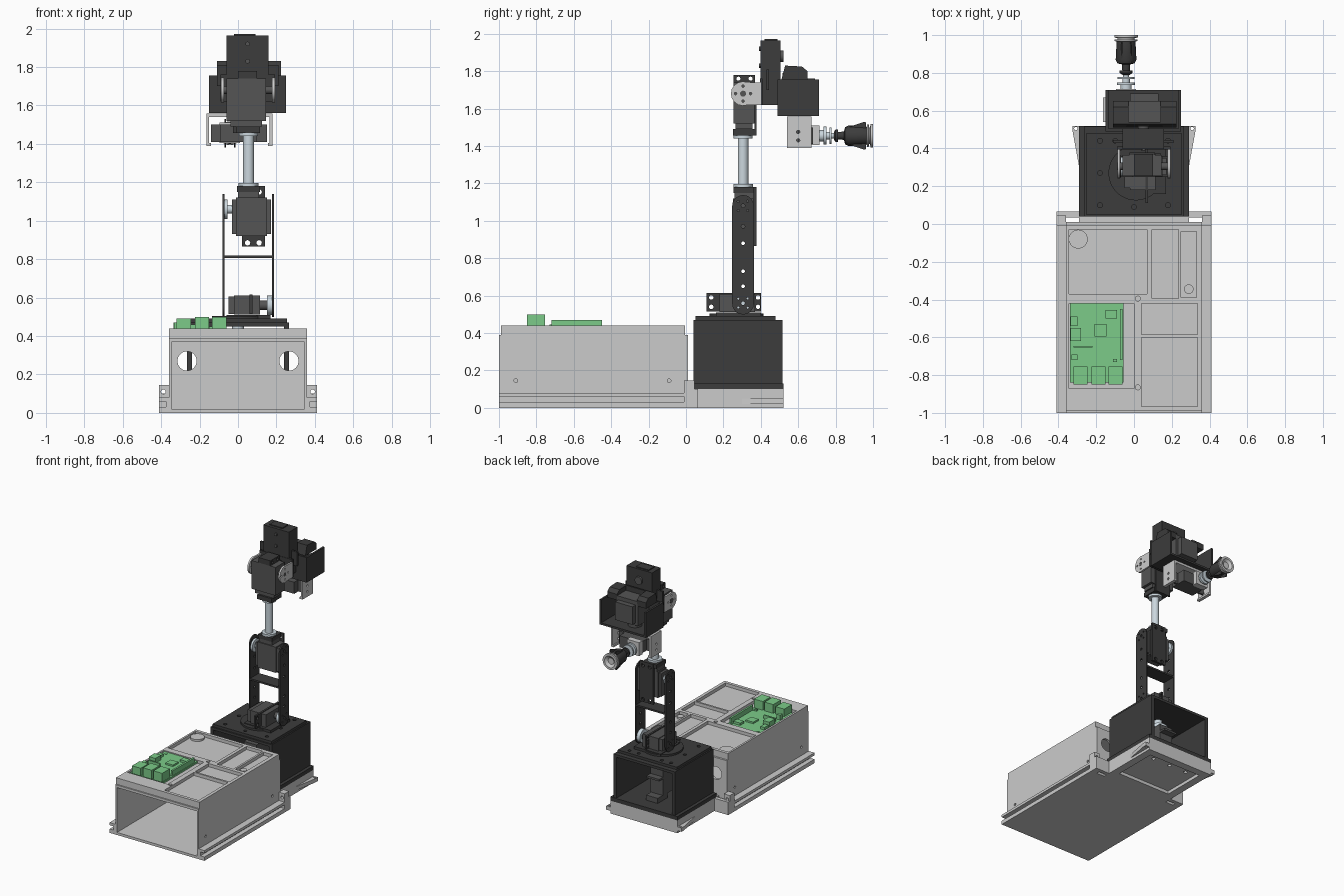
import bpy, bmesh, math

def material(name, c):
    m = bpy.data.materials.new(name)
    m.diffuse_color = (*c, 1)
    return m

DARK = material("dark_plastic", (0.045, 0.045, 0.045))
MID = material("servo_grey", (0.09, 0.09, 0.09))
STEEL = material("steel", (0.6, 0.68, 0.73))
GREEN = material("board_green", (0.2, 0.6, 0.25))
GREY = None

# every primitive is a stack of rings
def put(axis, u, v, t):
    return {'x': (t, u, v), 'y': (u, t, v), 'z': (u, v, t)}[axis]

def P(axis, pts, lo, hi):
    return [[put(axis, u, v, t) for u, v in pts] for t in (lo, hi)]

def B(x0, x1, y0, y1, z0, z1):
    return P('z', [(x0, y0), (x1, y0), (x1, y1), (x0, y1)], z0, z1)

def L(axis, a, b, prof, n=32):
    ang = [2 * math.pi * i / n for i in range(n)]
    return [[put(axis, a + r * math.cos(w), b + r * math.sin(w), t) for w in ang] for t, r in prof]

def C(axis, a, b, lo, hi, r, n=32):
    return L(axis, a, b, [(lo, r), (hi, r)], n)

def stadium(cx, z0, z1, r, n=10):
    arc = [math.pi * i / n for i in range(n + 1)]
    return ([(cx + r * math.cos(w), z1 + r * math.sin(w)) for w in arc] +
            [(cx - r * math.cos(w), z0 - r * math.sin(w)) for w in arc])

def raw(name, prims):
    bm = bmesh.new()
    for rings in prims:
        vs = [[bm.verts.new(p) for p in ring] for ring in rings]
        n = len(vs[0])
        bm.faces.new(vs[0])
        bm.faces.new(vs[-1])
        for a, b in zip(vs, vs[1:]):
            for i in range(n):
                bm.faces.new((a[i], a[(i + 1) % n], b[(i + 1) % n], b[i]))
    bmesh.ops.recalc_face_normals(bm, faces=bm.faces)
    me = bpy.data.meshes.new(name)
    bm.to_mesh(me)
    bm.free()
    ob = bpy.data.objects.new(name, me)
    bpy.context.collection.objects.link(ob)
    return ob

def make(name, prims, mat=GREY, cuts=()):
    ob = raw(name, prims)
    cutters = [raw("cutter", [c]) for c in cuts]
    for c in cutters:
        c.hide_render = True
        m = ob.modifiers.new("cut", 'BOOLEAN')
        m.operation, m.solver, m.object = 'DIFFERENCE', 'EXACT', c
    if cutters:
        dg = bpy.context.evaluated_depsgraph_get()
        me = bpy.data.meshes.new_from_object(ob.evaluated_get(dg))
        ob.modifiers.clear()
        ob.data = me
        for c in cutters:
            bpy.data.objects.remove(c)
    ob.data.materials.clear()
    if mat:
        ob.data.materials.append(mat)
    bpy.ops.object.select_all(action='DESELECT')
    ob.select_set(True)
    bpy.context.view_layer.objects.active = ob
    bpy.ops.object.shade_smooth_by_angle(angle=math.radians(30))
    return ob

S = (-1, 1)
def X(s, a, b):
    return sorted((s * a, s * b))

# hollow electronics case, open at the front
make("case", [B(-.36, .36, -1, .01, 0, .39)], GREY,
     [B(-.345, .345, -1.1, -.01, .02, .37)] +
     [C('y', s * .265, .27, -.1, .1, .05) for s in S] +
     [C('x', y, .145, s * .38 - .03, s * .38 + .03, .01, 12) for s in S for y in (-.91, -.09)])
pockets = [(-.345, .07, -.37, -.03), (.095, .235, -.395, -.03), (.25, .33, -.39, -.04),
           (.04, .335, -.585, -.42), (.04, .335, -.965, -.6), (-.345, 0, -.87, -.42)]
make("case_lid", [B(-.36, .36, -.99, -.005, .39, .44)], GREY,
     [B(*p, .415, .5) for p in pockets] +
     [C('z', .02, y, .42, .5, .013, 16) for y in (-.395, -.865)])
make("lid_bosses", [C('z', -.295, -.08, .41, .43, .05), C('z', .29, -.345, .41, .43, .025)])
for s in S:
    make("case_rail", [B(*X(s, .36, .41), -1, 0, 0, .08)], GREY,
         [B(*X(s, .375, .42), -1.1, .1, .03, .06)])
    make("rail_lug", [B(*X(s, .36, .41), -.01, .045, 0, .145)], GREY,
         [C('y', s * .388, .11, -.1, .1, .012, 16)])
    make("tray_wing", [P('z', [(s * .29, .3), (s * .325, .49), (s * .325, .52), (s * .28, .52), (s * .28, .3)], .02, .05)],
         GREY, [C('z', s * .308, .505, -.1, .1, .009, 12)])

# circuit board with sockets
board = [B(-.34, -.055, -.84, -.42, .418, .432)]
board += [B(x, x + .075, -.85, -.755, .43, z) for x, z in ((-.32, .49), (-.225, .5), (-.135, .5))]
board += [B(-.335, -.28, -.62, -.55, .43, .47), B(-.335, -.3, -.54, -.49, .43, .452),
          B(-.33, -.3, -.72, -.69, .43, .47), B(-.075, -.06, -.72, -.45, .43, .47),
          B(-.15, -.09, -.5, -.455, .43, .45), B(-.32, -.22, -.655, -.645, .43, .46),
          B(-.21, -.145, -.595, -.53, .43, .445), B(-.11, -.09, -.73, -.715, .43, .445)]
board += [C('z', x, y, .43, .436, .011, 16) for x in (-.31, -.08) for y in (-.445, -.72)]
make("circuit_board", board, GREEN)

# tray and open-ended turret housing
make("turret_tray", [B(-.29, .29, .01, .52, 0, .1)], GREY,
     [B(-.23, .23, .11, .46, -.1, .025)] + [C('z', x, .4, -.1, .06, .014, 16) for x in (-.15, 0, .15)])
make("tray_crossbar", [B(-.41, .41, .035, .065, 0, .1)])
make("turret_floor", [B(-.29, .29, .04, .52, .1, .13)], DARK)
for s in S:
    make("turret_wall", [B(*X(s, .24, .265), .04, .515, .13, .45)], DARK)
bolts = [(x, y) for x in (-.18, .18) for y in (.1, .27, .44)] + [(0, .09), (.1, .44), (-.1, .44)]
make("turret_lid", [B(-.265, .265, .04, .515, .45, .47)], DARK)
make("turret_top", [B(-.255, .255, .05, .478, .47, .49)], DARK,
     [C('z', x, y, .475, .5, .013, 16) for x, y in bolts])
make("turntable", [C('z', .01, .27, .49, .505, .145, 48), B(-.06, .17, .16, .4, .49, .51)], DARK)
make("turret_servo", [B(-.055, .055, .15, .36, .17, .37), B(-.055, .055, .1, .41, .3, .315),
                      B(-.05, .05, .3, .42, .13, .17)], MID)
make("turret_shaft", [C('z', 0, .27, .37, .4, .07), C('z', 0, .27, .4, .45, .03)], STEEL)

# shoulder servo and two-plate arm
make("shoulder_servo", [B(-.02, .115, .18, .37, .512, .61), B(-.05, -.02, .19, .36, .515, .605),
                        C('x', .305, .56, .115, .15, .025)], MID)
make("shoulder_ears", [B(.06, .075, .11, .4, .515, .615)], DARK,
     [C('x', y, z, 0, .2, .012, 16) for y in (.135, .385) for z in (.54, .59)])
for x in (-.08, .178):
    make("arm_plate", [P('x', stadium(.305, .557, 1.08, .058), x, x + .01)], DARK,
         [C('x', .305, z, x - .05, x + .05, .01, 12) for z in (.56, .65, .73, .88, .97, 1.08)] +
         [C('x', .305 + .035 * math.cos(a), z + .035 * math.sin(a), x - .05, x + .05, .006, 8)
          for z in (.56, 1.08) for a in (.8, 2.4, 3.9, 5.5)])
make("arm_crossbar", [B(-.075, .183, .25, .36, .805, .818)], DARK)
make("arm_horns", [C('x', .305, 1.06, -.07, -.055, .05), C('x', .305, 1.06, -.055, -.025, .022),
                   C('x', .305, .56, .15, .178, .05)], STEEL)

# elbow servo
make("elbow_servo", [B(-.01, .15, .252, .36, .92, 1.12), B(-.03, -.01, .26, .35, .93, 1.11),
                     B(.15, .172, .26, .35, .93, 1.11), B(.0, .11, .26, .36, 1.12, 1.15)], MID)
make("elbow_bracket", [B(.02, .14, .36, .376, .865, 1.18)], DARK,
     [C('y', x, z, .3, .4, .014, 16) for x in (.05, .11) for z in (.885, 1.15)])
make("elbow_cap", [B(-.005, .115, .255, .37, 1.15, 1.18)], DARK)

# forearm tube with end flanges
make("forearm_tube", [L('z', .055, .305, [(1.18, .052), (1.196, .052), (1.196, .028), (1.44, .028),
                                          (1.44, .05), (1.456, .05)])], STEEL)

# wrist servo and its light side brackets
make("wrist_servo", [B(-.06, .145, .255, .365, 1.52, 1.74), B(-.04, .125, .265, .355, 1.49, 1.52),
                     C('x', .305, 1.68, -.09, .19, .02)], MID)
make("wrist_base", [B(-.01, .115, .25, .37, 1.456, 1.49), B(-.025, .11, .365, .378, 1.456, 1.74)], DARK)
make("wrist_ears", [B(.0, .1, .255, .37, 1.74, 1.78)], DARK,
     [C('x', y, 1.76, -.1, .2, .011, 12) for y in (.28, .345)])
for x in (-.088, .178):
    make("wrist_side_plate", [P('x', [(.4, 1.62), (.4, 1.74)] +
         [(.305 + .065 * math.cos(a), 1.68 + .065 * math.sin(a))
          for a in [math.radians(70 + 22 * i) for i in range(11)]], x, x + .014)], GREY,
         [C('x', .305, 1.68, x - .05, x + .05, .016, 16)] +
         [C('x', .305 + .04 * math.cos(a), 1.68 + .04 * math.sin(a), x - .05, x + .05, .007, 8)
          for a in (0, 1.57, 3.14, 4.71)])
make("wrist_yoke", [B(-.09, .192, .395, .41, 1.62, 1.76)], DARK)

# upper roll servo block
make("roll_servo", [B(-.06, .16, .398, .505, 1.62, 1.965), B(-.02, .09, .42, .49, 1.965, 1.972)], DARK)
make("roll_servo_ears", [B(-.11, .21, .43, .445, 1.7, 1.81)], DARK)
make("roll_details", [C('y', .05, z, .39, .4, .012, 12) for z in (1.83, 1.92)] +
     [C('y', .05, 1.88, .505, .52, .03)], MID)

# pitch bracket, a cradle open to the back, with servo
make("cradle", [P('y', [(-.15, 1.56), (.25, 1.56), (.25, 1.755), (.235, 1.755), (.235, 1.575),
                        (-.135, 1.575), (-.135, 1.755), (-.15, 1.755)], .49, .71)], DARK)
make("cradle_back", [B(-.135, .235, .49, .505, 1.575, 1.755)], DARK)
make("pitch_servo", [B(-.04, .15, .515, .65, 1.6, 1.79), B(-.02, .13, .55, .69, 1.62, 1.76),
                     C('z', .02, .6, 1.575, 1.6, .05)], MID)
make("pitch_mount", [P('x', [(.51, 1.755), (.65, 1.755), (.65, 1.8), (.62, 1.825), (.53, 1.83)], -.11, .225)],
     DARK, [B(-.03, .14, .54, .7, 1.7, 1.9)])

# light tool bracket and tool servo
make("tool_bracket", [P('y', [(-.165, 1.39), (-.14, 1.39), (-.14, 1.405), (-.15, 1.405), (-.15, 1.54),
                              (.165, 1.54), (.165, 1.405), (.155, 1.405), (.155, 1.39), (.18, 1.39),
                              (.18, 1.558), (-.165, 1.558)], .54, .67)], GREY,
     [C('x', .6, z, -.3, .3, .009, 12) for z in (1.43, 1.475)])
make("tool_servo", [B(-.09, .1, .55, .68, 1.41, 1.5), B(-.14, .15, .6, .615, 1.41, 1.5)], MID)
make("tool_flange", [B(-.095, .01, .67, .715, 1.405, 1.51)])
make("tool_discs", [L('y', -.042, 1.455, [(.71, .03), (.735, .03), (.735, .048), (.75, .048), (.75, .02),
                                          (.768, .02), (.768, .045), (.778, .045), (.778, .015), (.8, .015)])], STEEL)

# suction tool
make("suction_body", [L('y', -.042, 1.455, [(.79, .02), (.8, .034), (.812, .034), (.812, .02), (.845, .022),
                                            (.85, .045), (.87, .055), (.965, .05), (.965, .03), (.975, .03)])], DARK)
make("suction_fins", [P('x', [(.85, 1.455 + s * .04), (.955, 1.455 + s * .075),
                              (.962, 1.455 + s * .07), (.962, 1.455 + s * .04)], x, x + .008)
                      for s in S for x in (-.07, -.022)], DARK)
make("suction_cup", [L('y', -.042, 1.455, [(.965, .035), (.968, .06), (.977, .06), (.978, .045), (.984, .045),
                                           (.987, .062), (1.0, .062), (1.0, .045), (.985, .025), (.985, .01)])])
